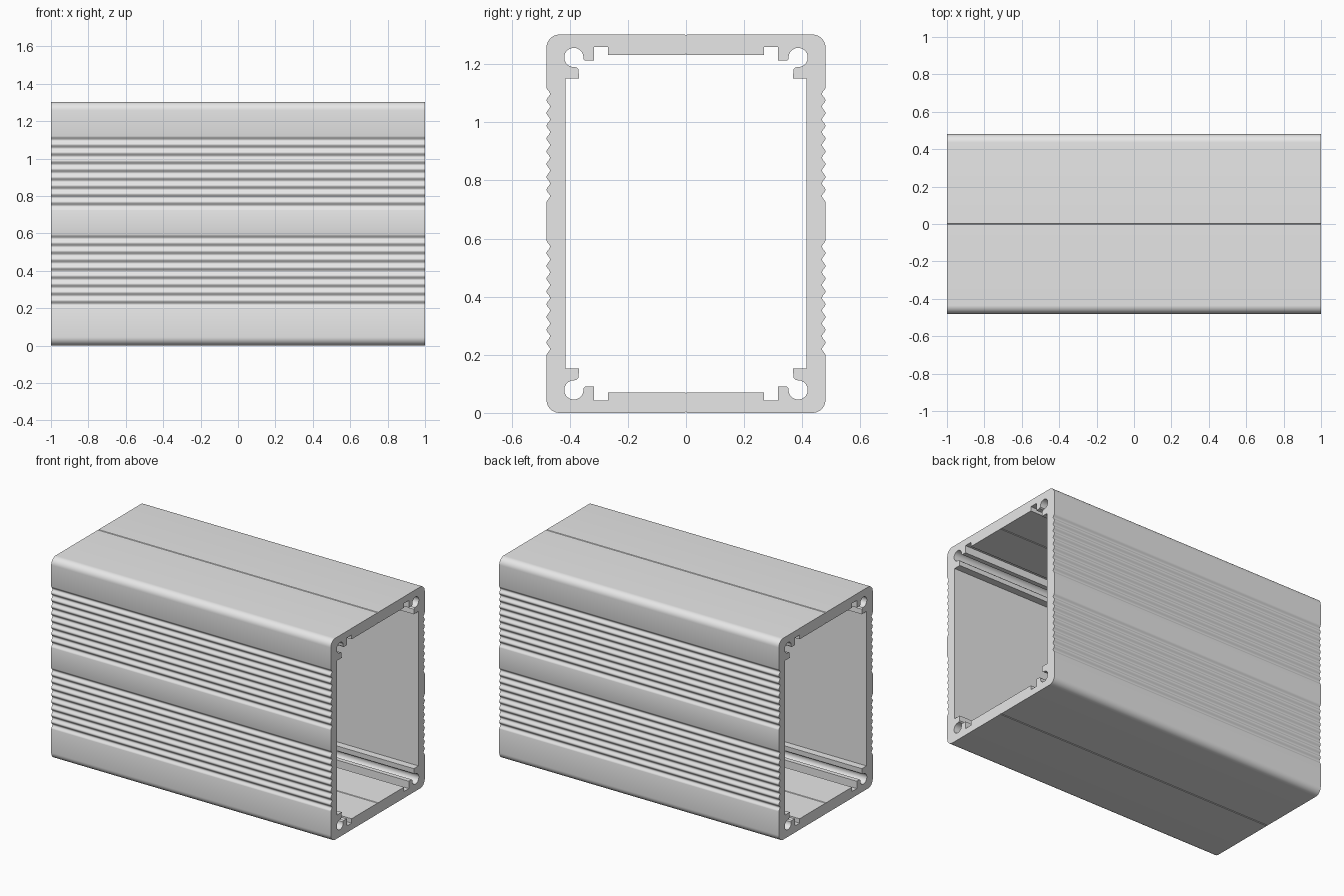
import bpy
import bmesh
from math import sin, cos, pi, radians

if "Cube" in bpy.data.objects:
    bpy.data.objects.remove(bpy.data.objects["Cube"], do_unlink=True)

LENGTH, HALF_W, HEIGHT = 2.0, 0.48, 1.302
CORNER, SEAM = 0.045, 0.004
PITCH, GROOVES, DEPTH = 0.044, 9, 0.012
GROUP_STARTS = (0.220, 0.746)      # centre of the lowest groove in each group


def arc(cy, cz, r, start, end, steps):
    angles = [radians(start + (end - start) * i / steps) for i in range(steps + 1)]
    return [(cy + r * cos(a), cz + r * sin(a)) for a in angles]


def groove_group(first):
    # Rippled grip band, running upwards
    steps = GROOVES * 10
    pts = []
    for i in range(steps + 1):
        t = i / 10
        pts.append((HALF_W - DEPTH * (1 - cos(2 * pi * t)) / 2, first + PITCH * (t - 0.5)))
    return pts


# Outer half outline, from the bottom seam up to the top seam
side = HALF_W - CORNER
outer = [(0, SEAM), (SEAM, 0)]
outer += arc(side, CORNER, CORNER, -90, 0, 10)
for first in GROUP_STARTS:
    outer += groove_group(first)
outer += arc(side, HEIGHT - CORNER, CORNER, 0, 90, 10)
outer += [(SEAM, HEIGHT), (0, HEIGHT - SEAM)]

# Inner upper quarter: seam, slot, lip, screw channel, ledge
roof = 1.231
inner = [(0, roof + SEAM), (SEAM, roof), (0.268, roof), (0.268, 1.259),
         (0.317, 1.259), (0.317, 1.212), (0.347, 1.212)]
inner += arc(0.386, 1.223, 0.033, 188, -90, 24)
inner += [(0.377, 1.189), (0.370, 1.182), (0.368, 1.150), (0.415, 1.150)]
inner += [(y, HEIGHT - z) for y, z in reversed(inner)]

# Extrude the half section along the length
bm = bmesh.new()
section = bm.faces.new([bm.verts.new((-LENGTH / 2, y, z)) for y, z in outer + inner])
extruded = bmesh.ops.extrude_face_region(bm, geom=[section], use_keep_orig=True)
new_verts = [g for g in extruded["geom"] if isinstance(g, bmesh.types.BMVert)]
bmesh.ops.translate(bm, verts=new_verts, vec=(LENGTH, 0, 0))
bmesh.ops.recalc_face_normals(bm, faces=bm.faces[:])

# Open the joint so both halves weld together
joint = [f for f in bm.faces if all(abs(v.co.y) < 1e-5 for v in f.verts)]
bmesh.ops.delete(bm, geom=joint, context='FACES')

mesh = bpy.data.meshes.new("enclosure_body")
bm.to_mesh(mesh)
bm.free()
body = bpy.data.objects.new("enclosure_body", mesh)
bpy.context.collection.objects.link(body)

# Mirror to the other side
bpy.ops.object.select_all(action='DESELECT')
body.select_set(True)
bpy.context.view_layer.objects.active = body
mirror = body.modifiers.new("mirror", 'MIRROR')
mirror.use_axis = (False, True, False)
mirror.use_clip = True
mirror.merge_threshold = 0.0005
bpy.ops.object.modifier_apply(modifier=mirror.name)
bpy.ops.object.shade_smooth_by_angle(angle=radians(30))

# Plain aluminium grey
grey = bpy.data.materials.new("light_grey")
grey.use_nodes = True
colour = (0.8, 0.8, 0.8, 1)
grey.diffuse_color = colour
grey.node_tree.nodes["Principled BSDF"].inputs["Base Color"].default_value = colour
body.data.materials.append(grey)
